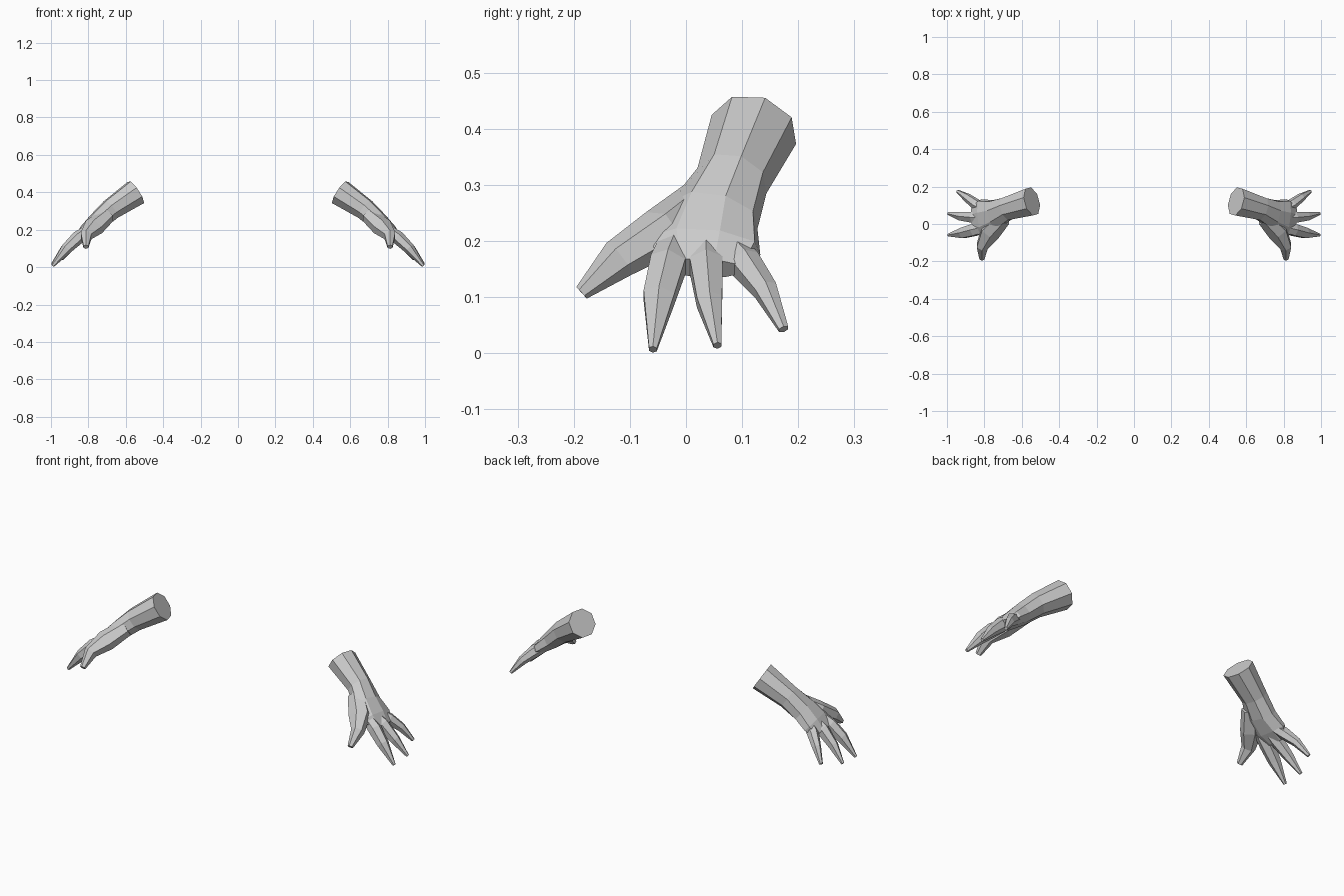
import bpy, bmesh, math
from mathutils import Vector

cube = bpy.data.objects.get("Cube")
if cube:
    bpy.data.objects.remove(cube, do_unlink=True)

grey = bpy.data.materials.new("plain grey")
grey.use_nodes = True
grey.diffuse_color = (0.6, 0.6, 0.6, 1)
grey.node_tree.nodes["Principled BSDF"].inputs["Base Color"].default_value = (0.6, 0.6, 0.6, 1)


def loft(name, rings, sides, start, side_hint, mirrored=False):
    """Closed faceted tube through rings of (x, y, z, half width, half thickness)."""
    bm = bmesh.new()
    centres = [Vector(r[:3]) for r in rings]
    loops = []
    for i, (c, r) in enumerate(zip(centres, rings)):
        along = (centres[min(i + 1, len(rings) - 1)] - centres[max(i - 1, 0)]).normalized()
        up = along.cross(Vector(side_hint)).normalized()
        if up.z < 0:
            up = -up
        side = up.cross(along).normalized()
        if side.dot(Vector(side_hint)) < 0:
            side = -side
        loop = []
        for k in range(sides):
            a = math.radians(start) + math.tau * k / sides
            p = c + side * math.cos(a) * r[3] + up * math.sin(a) * r[4]
            loop.append(bm.verts.new((-p.x if mirrored else p.x, p.y, p.z)))
        loops.append(loop)
    for a, b in zip(loops, loops[1:]):
        for k in range(sides):
            n = (k + 1) % sides
            bm.faces.new((a[k], a[n], b[n], b[k]))
    bm.faces.new(loops[0])
    bm.faces.new(loops[-1])
    bmesh.ops.recalc_face_normals(bm, faces=bm.faces)
    mesh = bpy.data.meshes.new(name)
    bm.to_mesh(mesh)
    bm.free()
    mesh.materials.append(grey)
    bpy.context.collection.objects.link(bpy.data.objects.new(name, mesh))


# name: (rings, number of sides, first corner angle, width direction)
parts = {
    # octagonal forearm flowing into the flattened palm
    "forearm_and_palm": ([
        (0.546, 0.121, 0.399, 0.080, 0.074),
        (0.680, 0.082, 0.308, 0.066, 0.060),
        (0.748, 0.050, 0.246, 0.083, 0.053),
        (0.812, 0.034, 0.192, 0.103, 0.040),
        (0.858, 0.030, 0.152, 0.080, 0.022)], 8, 30, (0, 1, 0)),
    "thumb": ([
        (0.700, 0.030, 0.275, 0.045, 0.040),
        (0.770, -0.045, 0.215, 0.058, 0.045),
        (0.812, -0.120, 0.168, 0.034, 0.036),
        (0.813, -0.186, 0.108, 0.015, 0.014)], 6, 30, (1, 0, 0)),
    "index_finger": ([
        (0.790, -0.015, 0.205, 0.030, 0.028),
        (0.855, -0.032, 0.158, 0.036, 0.036),
        (0.915, -0.048, 0.100, 0.032, 0.030),
        (0.991, -0.059, 0.007, 0.008, 0.009)], 6, 30, (0, 1, 0)),
    "middle_finger": ([
        (0.790, 0.035, 0.205, 0.030, 0.028),
        (0.855, 0.036, 0.158, 0.034, 0.036),
        (0.925, 0.042, 0.092, 0.026, 0.027),
        (0.992, 0.056, 0.014, 0.008, 0.009)], 6, 30, (0, 1, 0)),
    "little_finger": ([
        (0.790, 0.070, 0.200, 0.028, 0.028),
        (0.845, 0.105, 0.160, 0.030, 0.032),
        (0.893, 0.142, 0.112, 0.023, 0.024),
        (0.943, 0.174, 0.043, 0.010, 0.009)], 6, 30, (0, 1, 0)),
}

# matching left and right hands
for name, (rings, sides, start, hint) in parts.items():
    loft("left_" + name, rings, sides, start, hint)
    loft("right_" + name, rings, sides, start, hint, mirrored=True)
